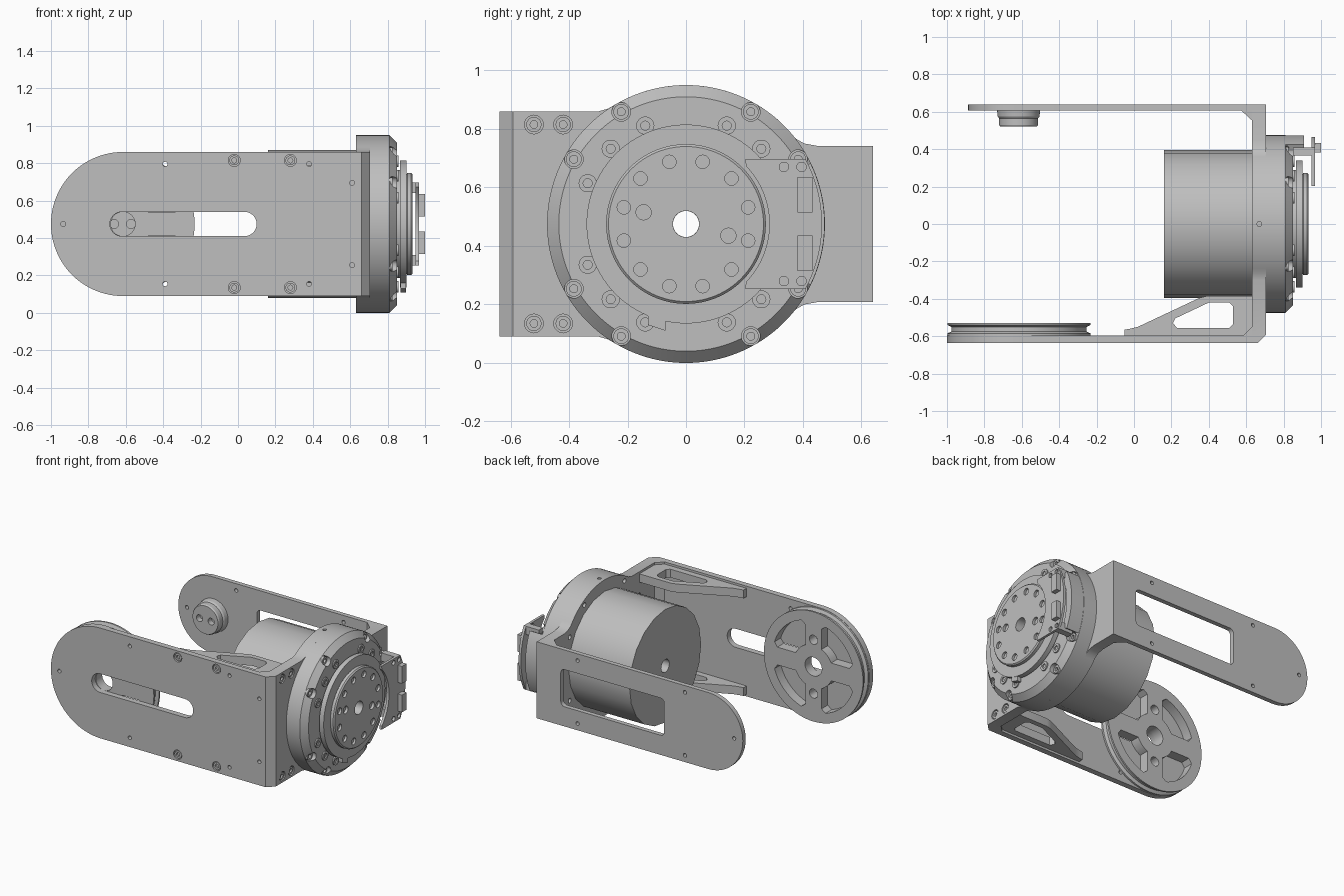
import bpy, bmesh, math
from math import sin, cos, radians, asin, pi

if "Cube" in bpy.data.objects:
    bpy.data.objects.remove(bpy.data.objects["Cube"])

CZ = 0.475  # height of the main axis; all parts are laid out around it

metal = bpy.data.materials.new("plain grey metal")
metal.use_nodes = True
GREY = (0.52, 0.52, 0.52, 1)
metal.diffuse_color = GREY
metal.node_tree.nodes["Principled BSDF"].inputs["Base Color"].default_value = GREY


# ---------- helpers ----------
def place(axis, u, v, t):
    return {"x": (t, u, v), "y": (u, t, v), "z": (u, v, t)}[axis]


def arc(r, a, b, n=24, c=(0, 0)):
    return [(c[0] + r * cos(radians(a + (b - a) * i / n)),
             c[1] + r * sin(radians(a + (b - a) * i / n))) for i in range(n + 1)]


def circle(c, r, n=24):
    return arc(r, 0, 360, n, c)[:-1]


def mirror_v(pts):
    return pts + [(u, -v) for u, v in reversed(pts)]


def prism(bm, axis, pts, a, b):
    lo = [bm.verts.new(place(axis, u, v, a)) for u, v in pts]
    hi = [bm.verts.new(place(axis, u, v, b)) for u, v in pts]
    bm.faces.new(lo)
    bm.faces.new(hi)
    for i in range(len(pts)):
        j = (i + 1) % len(pts)
        bm.faces.new((lo[i], lo[j], hi[j], hi[i]))


def lathe(bm, axis, c, profile, n=96):
    """Revolve a closed (distance, radius) loop about an axis through c."""
    rings = [[bm.verts.new(place(axis, c[0] + r * cos(2 * pi * i / n),
                                 c[1] + r * sin(2 * pi * i / n), t))
              for i in range(n)] for t, r in profile]
    for k, p in enumerate(rings):
        q = rings[(k + 1) % len(rings)]
        for i in range(n):
            j = (i + 1) % n
            bm.faces.new((p[i], p[j], q[j], q[i]))


def box(bm, x, y, z):
    prism(bm, "z", [(x[0], y[0]), (x[1], y[0]), (x[1], y[1]), (x[0], y[1])], *z)


def to_object(bm, name):
    bmesh.ops.recalc_face_normals(bm, faces=bm.faces)
    bmesh.ops.translate(bm, verts=bm.verts, vec=(0, 0, CZ))
    mesh = bpy.data.meshes.new(name)
    bm.to_mesh(mesh)
    bm.free()
    ob = bpy.data.objects.new(name, mesh)
    bpy.context.collection.objects.link(ob)
    return ob


def part(name, build, cuts=None):
    """Build a part, carve its openings, and shade it."""
    bm = bmesh.new()
    build(bm)
    ob = to_object(bm, name)
    ob.data.materials.append(metal)
    bpy.ops.object.select_all(action="DESELECT")
    ob.select_set(True)
    bpy.context.view_layer.objects.active = ob
    if cuts:
        bm = bmesh.new()
        cuts(bm)
        tool = to_object(bm, "cutter")
        tool.hide_render = True
        mod = ob.modifiers.new("openings", "BOOLEAN")
        mod.operation, mod.solver, mod.object = "DIFFERENCE", "EXACT", tool
        bpy.ops.object.modifier_apply(modifier=mod.name)
        bpy.data.objects.remove(tool)
    bpy.ops.object.shade_smooth_by_angle(angle=radians(28))


def holes(bm, axis, centres, r, a, b):
    for c in centres:
        prism(bm, axis, circle(c, r, 20), a, b)


def screws(name, axis, centres, r, a, b):
    def build(bm):
        for c in centres:
            lathe(bm, axis, c, [(a, r), (b, r), (b, r * 0.5), (a, r * 0.5)], 18)
    part(name, build)


def polar(r, angles):
    return [(r * cos(radians(a)), r * sin(radians(a))) for a in angles]


def both(pts):
    return [(u, s * v) for u, v in pts for s in (1, -1)]


# ---------- front arm plate ----------
PIVOT = (-0.615, 0)
front_screws = both([(-0.02, 0.34), (0.28, 0.34)])


def front_cuts(bm):
    prism(bm, "y", arc(0.065, 90, 270, 16, (-0.62, 0)) + arc(0.065, -90, 90, 16, (0.035, 0)), -0.7, -0.5)
    holes(bm, "y", [(-0.935, 0)] + both([(-0.39, 0.32), (0.38, 0.32), (0.61, 0.22)]), 0.013, -0.7, -0.5)
    holes(bm, "y", front_screws, 0.032, -0.7, -0.622)


part("front_arm", lambda bm: prism(
    bm, "y", arc(0.385, 90, 270, 48, PIVOT) + [(0.66, -0.385), (0.66, 0.385)], -0.637, -0.597), front_cuts)
screws("front_arm_screws", "y", front_screws, 0.026, -0.633, -0.62)


# ---------- back arm plate ----------
def back_cuts(bm):
    corners = [(0.49, 0.10, 0), (-0.25, 0.10, 90), (-0.25, -0.10, 180), (0.49, -0.10, 270)]
    prism(bm, "y", [p for x, z, a in corners for p in arc(0.03, a, a + 90, 6, (x, z))], 0.5, 0.7)
    holes(bm, "y", [(-0.82, 0)] + both([(-0.44, 0.22), (0.39, 0.22), (0.66, 0.22)]), 0.013, 0.5, 0.7)


part("back_arm", lambda bm: prism(
    bm, "y", arc(0.267, 90, 270, 40, (-0.62, 0)) + [(0.705, -0.267), (0.705, 0.267)], 0.608, 0.64), back_cuts)

# pivot boss on the back arm
part("pivot_boss",
     lambda bm: lathe(bm, "y", (-0.617, 0), [(0.61, 0.115), (0.575, 0.112), (0.565, 0.104), (0.53, 0.104),
                                            (0.52, 0.098), (0.52, 0.001), (0.61, 0.001)], 48),
     lambda bm: holes(bm, "y", [(-0.662, 0), (-0.572, 0)], 0.024, 0.5, 0.56))

# ---------- end plate joining the arms ----------
plate_screws = both([(-0.52, 0.34), (-0.42, 0.34)])
rim_bolts = polar(0.443, [30, 60, 120, 150, 210, 240, 300, 330])
half = [(-0.637, 0.385), (-0.30, 0.385), (-0.265, 0.395)] + arc(0.475, 120, 38, 30) + [
    (0.405, 0.275), (0.45, 0.267), (0.64, 0.267)]


def end_cuts(bm):
    holes(bm, "x", [(0, 0)], 0.045, 0.5, 0.9)
    holes(bm, "x", plate_screws, 0.032, 0.69, 0.8)
    holes(bm, "x", rim_bolts, 0.016, 0.6, 0.68)
    holes(bm, "z", [(0.67, 0)], 0.013, 0.44, 0.5)
    prism(bm, "z", [(0.655, -0.642), (0.71, -0.587), (0.8, -0.7)], -0.6, 0.6)


part("end_plate", lambda bm: prism(bm, "x", mirror_v(half), 0.63, 0.706), end_cuts)
screws("end_plate_screws", "x", plate_screws, 0.026, 0.688, 0.702)


def corner_fillets(bm):
    prism(bm, "z", [(0.58, -0.6), (0.635, -0.6), (0.635, -0.545)], -0.385, 0.385)
    prism(bm, "z", [(0.57, 0.61), (0.635, 0.61), (0.635, 0.55)], -0.267, 0.267)


part("corner_fillets", corner_fillets)

# ---------- gussets ----------
outline = [(-0.05, -0.6), (0.635, -0.6), (0.635, -0.385), (0.39, -0.385), (0.35, -0.395),
           (0.02, -0.55), (-0.02, -0.56), (-0.05, -0.565)]
opening = [(0.23, -0.555), (0.51, -0.555), (0.53, -0.535), (0.53, -0.44), (0.51, -0.42),
           (0.4, -0.42), (0.22, -0.505), (0.208, -0.53)]
for side, lo in (("upper", 0.312), ("lower", -0.37)):
    part(side + "_gusset", lambda bm: prism(bm, "z", outline, lo, lo + 0.058),
         lambda bm: prism(bm, "z", opening, lo - 0.1, lo + 0.2))


# ---------- pulley on the front arm ----------
def pulley_cuts(bm):
    w = 0.062
    a, m, b = (math.degrees(asin(w / r)) for r in (0.315, 0.285, 0.15))
    for k in range(0, 360, 90):
        side = polar(0.285, [k + 90 - m, k + m])
        near, far = [(PIVOT[0] + u, v) for u, v in side]
        prism(bm, "y", arc(0.315, k + a + 6, k + 84 - a, 20, PIVOT) + [near]
              + arc(0.15, k + 90 - b, k + b, 8, PIVOT) + [far], -0.65, -0.45)
    holes(bm, "y", [(PIVOT[0], 0.188), (PIVOT[0], -0.188)], 0.032, -0.65, -0.45)


part("pulley", lambda bm: lathe(bm, "y", PIVOT, [
    (-0.598, 0.065), (-0.598, 0.383), (-0.585, 0.383), (-0.575, 0.362), (-0.55, 0.362),
    (-0.54, 0.383), (-0.528, 0.383), (-0.528, 0.065)]), pulley_cuts)

# ---------- motor and gear housing ----------
BORE = 0.045
part("motor_body", lambda bm: lathe(bm, "x", (0, 0), [
    (0.16, BORE), (0.16, 0.395), (0.632, 0.395), (0.632, BORE)], 20))

part("gear_housing", lambda bm: lathe(bm, "x", (0, 0), [
    (0.704, BORE), (0.704, 0.475), (0.81, 0.475), (0.85, 0.435), (0.85, BORE)], 128),
    lambda bm: holes(bm, "x", rim_bolts, 0.032, 0.8, 0.95))
screws("rim_bolts", "x", rim_bolts, 0.027, 0.799, 0.825)
screws("flange_screws", "x", polar(0.364, [22.5 * k for k in range(16) if k % 4]), 0.031, 0.848, 0.858)


# stepped bearing ring with a small tab on its edge
def bearing_ring(bm):
    lathe(bm, "x", (0, 0), [(0.848, BORE), (0.848, 0.29), (0.866, 0.29), (0.866, 0.34), (0.9, 0.34), (0.9, BORE)])
    prism(bm, "x", [(-0.13, -0.31), (-0.07, -0.31), (-0.07, -0.365), (-0.13, -0.345)], 0.868, 0.898)


part("bearing_ring", bearing_ring)


def output_cuts(bm):
    holes(bm, "x", polar(0.22, range(15, 375, 30)), 0.023, 0.918, 1.0)
    holes(bm, "x", [(-0.145, 0.04), (0.145, -0.04)], 0.026, 0.915, 1.0)


part("output_disc", lambda bm: lathe(bm, "x", (0, 0), [
    (0.898, BORE), (0.898, 0.26), (0.905, 0.273), (0.926, 0.273), (0.934, 0.265), (0.934, BORE)]), output_cuts)


# ---------- connector board on the housing ----------
def board_mount(bm):
    prism(bm, "x", arc(0.474, -26, 26, 20) + arc(0.425, 26, -26, 20), 0.81, 0.91)
    for s in (1, -1):
        box(bm, (0.85, 0.952), (0.365, 0.41), sorted((s * 0.165, s * 0.222)))


part("board_mount", board_mount)

# crescent board that clears the output disc
part("connector_board",
     lambda bm: prism(bm, "x", arc(0.465, -28.5, 28.5, 20) + [(0.203, 0.222)]
                      + arc(0.285, 44, -44, 24) + [(0.203, -0.222)], 0.95, 0.968),
     lambda bm: holes(bm, "x", both([(0.335, 0.195), (0.395, 0.195)]), 0.016, 0.9, 1.0))


def sockets(bm):
    for z in (-0.1, 0.1):
        box(bm, (0.966, 1.0), (0.382, 0.432), (z - 0.06, z + 0.06))


part("connector_sockets", sockets)
